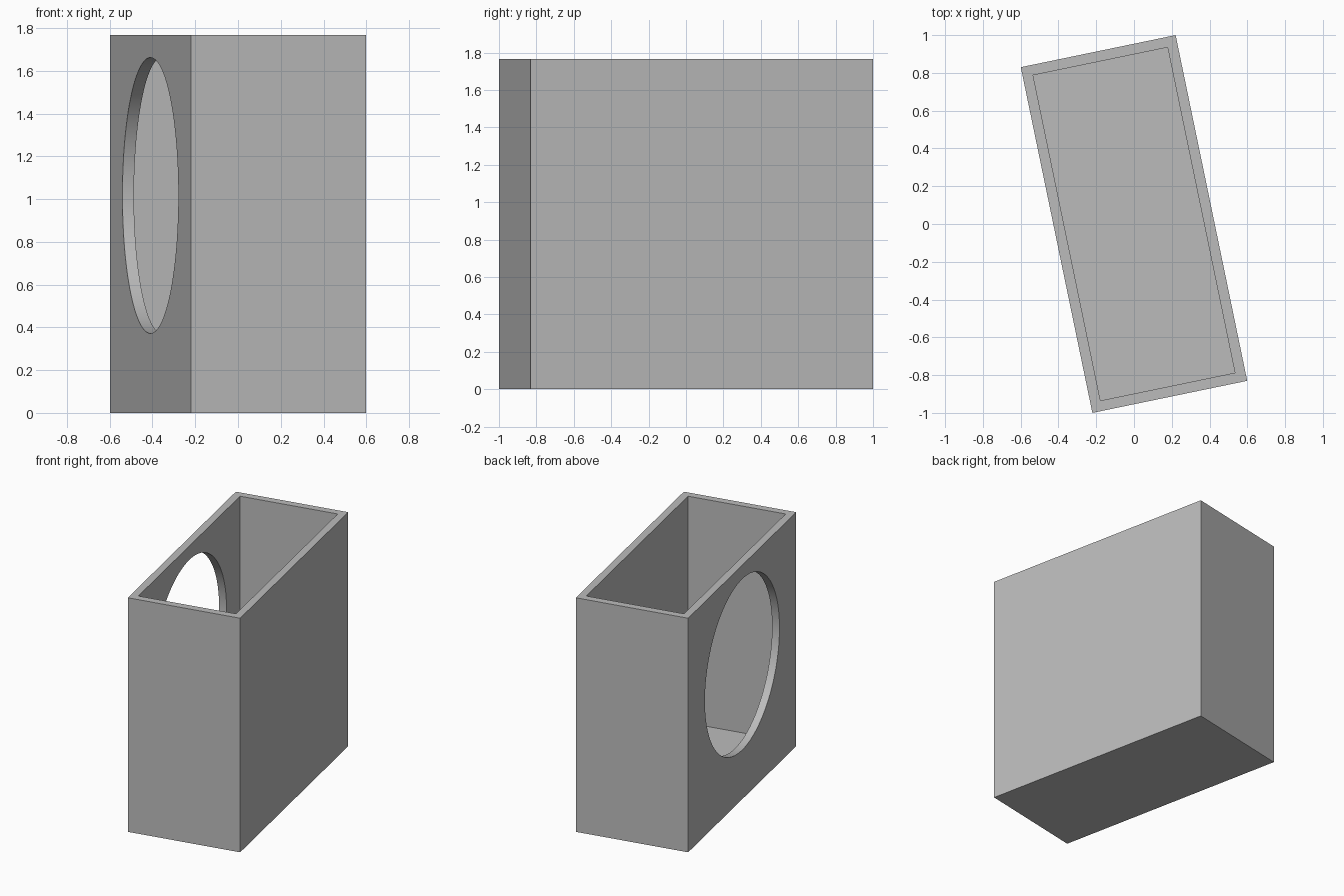
import bpy
import math
from mathutils import Matrix

WIDTH, LENGTH, HEIGHT, WALL = 0.837, 1.869, 1.767, 0.055
HOLE_RADIUS, HOLE_Z = 0.645, 1.017
TURN = Matrix.Rotation(math.radians(11.7), 4, 'Z')

cube = bpy.data.objects.get("Cube")
if cube:
    bpy.data.objects.remove(cube, do_unlink=True)

grey = bpy.data.materials.new("plain grey")
grey.use_nodes = True
colour = (0.5, 0.5, 0.5, 1)
grey.diffuse_color = colour
grey.node_tree.nodes["Principled BSDF"].inputs["Base Color"].default_value = colour


def block(name, size, z):
    """Box of a given size, centred in plan, with its base at height z."""
    bpy.ops.mesh.primitive_cube_add(size=1)
    obj = bpy.context.object
    obj.name = name
    obj.data.transform(Matrix.Translation((0, 0, z + size[2] / 2)) @ Matrix.Diagonal((*size, 1)))
    obj.data.materials.append(grey)
    return obj


def cut(target, cutter):
    """Subtract the cutter from the target, then remove it."""
    cutter.hide_render = True
    mod = target.modifiers.new("cut", 'BOOLEAN')
    mod.operation = 'DIFFERENCE'
    mod.solver = 'EXACT'
    mod.object = cutter
    bpy.context.view_layer.objects.active = target
    bpy.ops.object.modifier_apply(modifier=mod.name)
    bpy.data.objects.remove(cutter, do_unlink=True)


# Open-topped box with an even wall and floor
box = block("open_box", (WIDTH, LENGTH, HEIGHT), 0)
cut(box, block("cavity_cutter", (WIDTH - 2 * WALL, LENGTH - 2 * WALL, HEIGHT), WALL))

# Round opening through the right long wall only
bpy.ops.mesh.primitive_cylinder_add(vertices=96, radius=HOLE_RADIUS, depth=WALL * 4,
                                    location=(-WIDTH / 2, 0, HOLE_Z),
                                    rotation=(0, math.pi / 2, 0))
hole = bpy.context.object
hole.name = "hole_cutter"
hole.data.materials.append(grey)
cut(box, hole)

# Turn the box in plan and smooth only the round opening
box.data.transform(TURN)
bpy.ops.object.select_all(action='DESELECT')
box.select_set(True)
bpy.context.view_layer.objects.active = box
bpy.ops.object.shade_smooth_by_angle(angle=math.radians(30))
